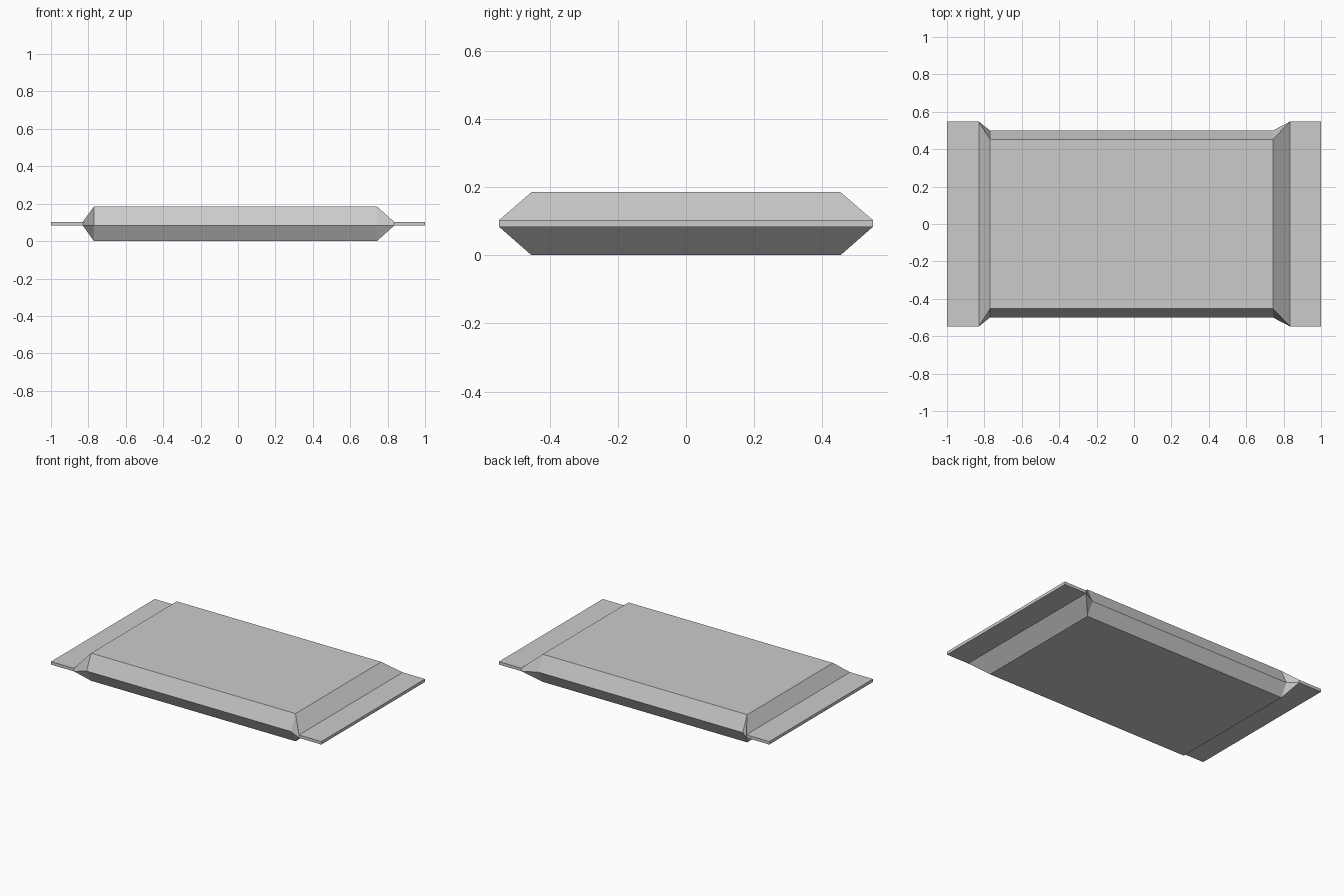
import bpy
import bmesh

cube = bpy.data.objects.get("Cube")
if cube:
    bpy.data.objects.remove(cube, do_unlink=True)

# One plain grey for the whole packet
grey = bpy.data.materials.new("light_grey")
grey.use_nodes = True
colour = (0.6, 0.6, 0.6, 1)
grey.diffuse_color = colour
grey.node_tree.nodes["Principled BSDF"].inputs["Base Color"].default_value = colour

# Half profiles as (half width, height): top edge, side edge, bottom edge
SEAL = [(0.548, 0.103), (0.548, 0.083), (0.548, 0.083)]
BODY = [(0.453, 0.185), (0.5, 0.083), (0.453, 0.0)]

# Cross-sections along the length: flat seal, swollen body, flat seal
STATIONS = [(-1.0, SEAL), (-0.83, SEAL), (-0.77, BODY),
            (0.743, BODY), (0.835, SEAL), (1.0, SEAL)]


def section(bm, x, half):
    """Ring of vertices mirrored across the long axis."""
    right = [bm.verts.new((x, -w, z)) for w, z in half]
    left = [bm.verts.new((x, w, z)) for w, z in reversed(half)]
    return right + left


bm = bmesh.new()
rings = [section(bm, x, half) for x, half in STATIONS]

# Skin between neighbouring sections
for a, b in zip(rings, rings[1:]):
    for i in range(len(a)):
        j = (i + 1) % len(a)
        bm.faces.new((a[i], a[j], b[j], b[i]))

# End caps of the seals
bm.faces.new(rings[0])
bm.faces.new(rings[-1])

bmesh.ops.remove_doubles(bm, verts=bm.verts, dist=0.0005)
bmesh.ops.recalc_face_normals(bm, faces=bm.faces)

mesh = bpy.data.meshes.new("sealed_packet")
bm.to_mesh(mesh)
bm.free()
mesh.materials.append(grey)
packet = bpy.data.objects.new("sealed_packet", mesh)
bpy.context.collection.objects.link(packet)
